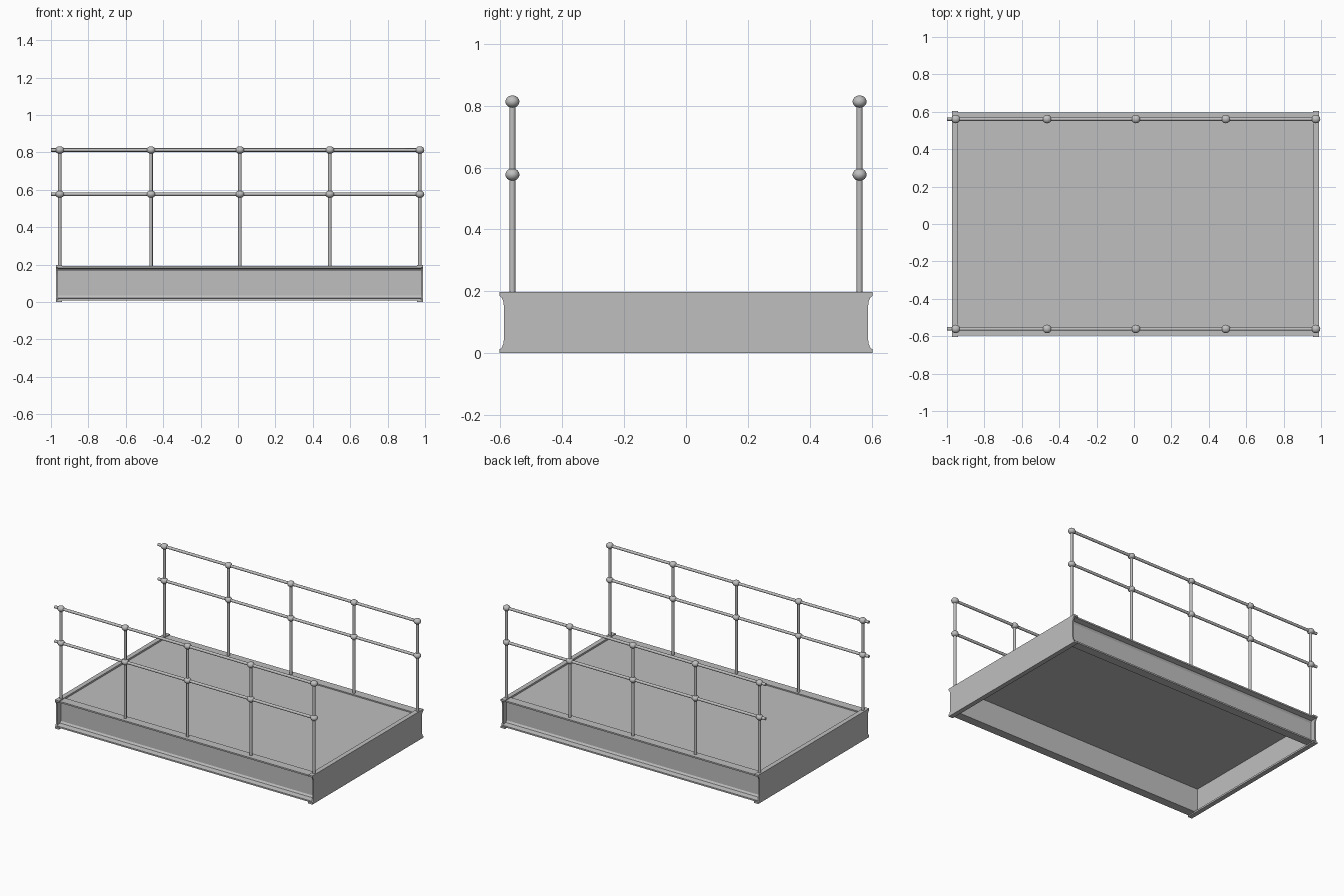
import bpy, bmesh, math
from mathutils import Vector

cube = bpy.data.objects.get("Cube")
if cube:
    bpy.data.objects.remove(cube, do_unlink=True)

steel = bpy.data.materials.new("grey_steel")
steel.use_nodes = True
GREY = (0.52, 0.52, 0.52, 1)
steel.diffuse_color = GREY
steel.node_tree.nodes["Principled BSDF"].inputs["Base Color"].default_value = GREY


def finish(name, bm, smooth=False):
    bmesh.ops.recalc_face_normals(bm, faces=bm.faces)
    for f in bm.faces:
        f.smooth = smooth
    mesh = bpy.data.meshes.new(name)
    bm.to_mesh(mesh)
    bm.free()
    mesh.materials.append(steel)
    obj = bpy.data.objects.new(name, mesh)
    bpy.context.collection.objects.link(obj)
    return obj


def prism(name, outline, axis, lo, hi):
    """Extrude an outline of (horizontal, z) points along x or y."""
    bm = bmesh.new()
    place = (lambda p: (lo, p[0], p[1])) if axis == "x" else (lambda p: (p[0], lo, p[1]))
    face = bm.faces.new([bm.verts.new(place(p)) for p in outline])
    new = bmesh.ops.extrude_face_region(bm, geom=[face])["geom"]
    shift = Vector((hi - lo, 0, 0)) if axis == "x" else Vector((0, hi - lo, 0))
    bmesh.ops.translate(bm, vec=shift, verts=[v for v in new if isinstance(v, bmesh.types.BMVert)])
    return finish(name, bm)


def box(name, x0, x1, y0, y1, z0, z1):
    return prism(name, [(x0, z0), (x1, z0), (x1, z1), (x0, z1)], "y", y0, y1)


def tube(name, a, b, radius):
    a, b = Vector(a), Vector(b)
    bm = bmesh.new()
    bmesh.ops.create_cone(bm, cap_ends=True, segments=16, radius1=radius,
                          radius2=radius, depth=(b - a).length)
    obj = finish(name, bm, True)
    obj.location = (a + b) / 2
    obj.rotation_euler = (b - a).to_track_quat("Z", "Y").to_euler()
    for p in obj.data.polygons:
        p.use_smooth = len(p.vertices) == 4
    return obj


def ball(name, centre):
    bm = bmesh.new()
    bmesh.ops.create_uvsphere(bm, u_segments=20, v_segments=12, radius=1)
    obj = finish(name, bm, True)
    obj.location = centre
    obj.scale = (0.024, 0.0226, 0.02)


LEFT, RIGHT, TOP = -0.972, 0.988, 0.197
RAIL_Y = 0.561
POSTS = [-0.953, -0.465, 0.01, 0.491, 0.972]
RAILS = [0.577, 0.813]

# Deck plate, set slightly below the frame lip
box("deck_plate", LEFT + 0.008, RIGHT - 0.008, -0.54, 0.54, 0.176, 0.184)

# Side channels, open outward with tapered flanges
half = [(0.537, 0.098), (0.537, 0.192), (0.596, 0.192), (0.596, 0.182),
        (0.56, 0.177), (0.552, 0.165), (0.552, 0.098)]
channel = half[:6] + [(y, 0.2 - z) for y, z in reversed(half[:6])]
for side, s in (("front", -1), ("back", 1)):
    prism(side + "_channel", [(s * y, z) for y, z in channel], "x", LEFT + 0.005, RIGHT - 0.005)

# End channels: coped web facing outward, flanges turned inward
tip = [(0.603, 0), (0.603, 0.012), (0.595, 0.018), (0.59, 0.032), (0.588, 0.05)]
tip += [(y, TOP - z) for y, z in reversed(tip)]
web = tip + [(-y, z) for y, z in reversed(tip)]
for side, x, d in (("right", LEFT, 1), ("left", RIGHT, -1)):
    prism(side + "_end_web", web, "x", x, x + d * 0.01)
    for level, z in (("lower", 0), ("upper", TOP - 0.012)):
        box(f"{side}_end_{level}_flange", x, x + d * 0.032, -0.603, 0.603, z, z + 0.012)

# Guard rails with ball joints
for side, y in (("front", -RAIL_Y), ("back", RAIL_Y)):
    for i, x in enumerate(POSTS):
        tube(f"{side}_post_{i + 1}", (x, y, 0.185), (x, y, RAILS[1]), 0.0095)
        for j, z in enumerate(RAILS):
            ball(f"{side}_joint_{i + 1}_{j + 1}", (x, y, z))
    for level, z in zip(("middle", "top"), RAILS):
        tube(f"{side}_{level}_rail", (-1, y, z), (POSTS[-1], y, z), 0.0095)
